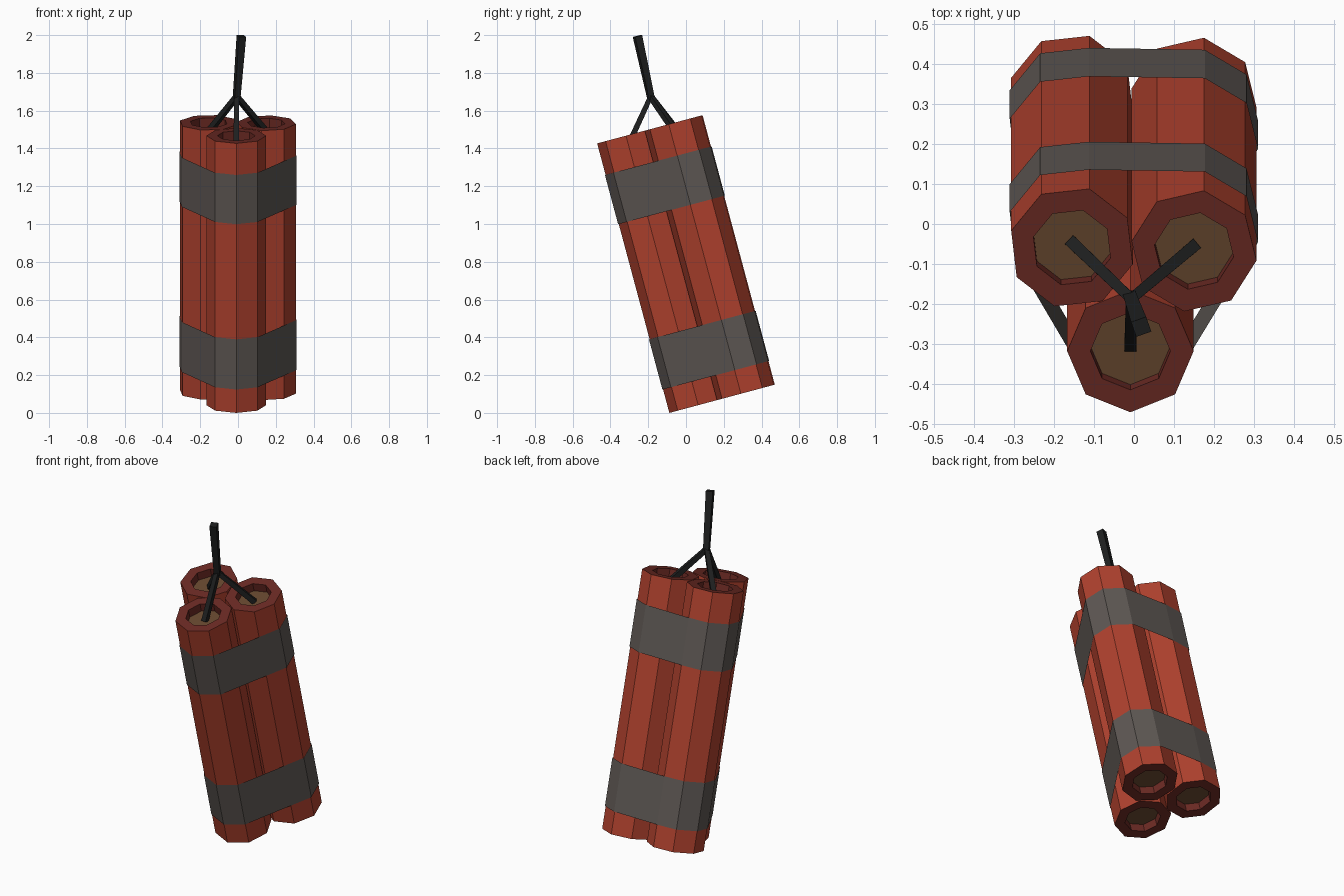
import bpy, bmesh, math
from mathutils import Matrix, Vector
from mathutils.geometry import convex_hull_2d

if "Cube" in bpy.data.objects:
    bpy.data.objects.remove(bpy.data.objects["Cube"])


def material(name, rgb):
    m = bpy.data.materials.new(name)
    m.diffuse_color = (*rgb, 1)
    m.use_nodes = True
    m.node_tree.nodes["Principled BSDF"].inputs["Base Color"].default_value = m.diffuse_color
    return m


RED = material("red paper", (0.43, 0.053, 0.027))
RIM = material("dark red rim", (0.147, 0.023, 0.017))
FILL = material("brown filling", (0.133, 0.064, 0.028))
TAPE = material("grey tape", (0.112, 0.097, 0.088))
FUSE = material("black fuse", (0.013, 0.014, 0.014))

# The bundle leans forward by 15 degrees
TILT = Matrix.Translation((0, 0.192, 0.075)) @ Matrix.Rotation(math.radians(15), 4, "X")
LENGTH, R_OUT, R_IN, DEPTH = 1.477, 0.158, 0.1, 0.05


def finish(name, bm, mats, matrix=Matrix()):
    me = bpy.data.meshes.new(name)
    bm.to_mesh(me)
    bm.free()
    for m in mats:
        me.materials.append(m)
    ob = bpy.data.objects.new(name, me)
    ob.matrix_world = matrix
    bpy.context.collection.objects.link(ob)
    return ob


def octagon(cx, cy, r, turn):
    angles = [math.radians(turn + 45 * i) for i in range(8)]
    return [Vector((cx + r * math.cos(a), cy + r * math.sin(a))) for a in angles]


def skin(bm, lower, upper, mat=0):
    n = len(lower)
    for i in range(n):
        j = (i + 1) % n
        bm.faces.new((lower[i], lower[j], upper[j], upper[i])).material_index = mat


# Sticks: octagonal tubes with a recessed filling at both ends
def stick(name, cx, cy, turn):
    bm = bmesh.new()
    profile = [(R_IN, DEPTH), (R_IN, 0), (R_OUT, 0),
               (R_OUT, LENGTH), (R_IN, LENGTH), (R_IN, LENGTH - DEPTH)]
    rings = [[bm.verts.new((p.x, p.y, z)) for p in octagon(cx, cy, r, turn)]
             for r, z in profile]
    for k, mat in enumerate((1, 1, 0, 1, 1)):
        skin(bm, rings[k], rings[k + 1], mat)
    bm.faces.new(rings[0][::-1]).material_index = 2
    bm.faces.new(rings[-1]).material_index = 2
    finish(name, bm, (RED, RIM, FILL), TILT)


sticks = {"front_stick": (-0.009, -0.132, 0),
          "back_left_stick": (-0.155, 0.136, 29),
          "back_right_stick": (0.150, 0.127, 36)}
outline = []
for name, (cx, cy, turn) in sticks.items():
    stick(name, cx, cy, turn)
    outline += octagon(cx, cy, R_OUT, turn)

# Tape bands: open sheets stretched around all the sticks
hull = [outline[i] for i in convex_hull_2d(outline)]
hull.sort(key=lambda p: math.atan2(p.y, p.x))
for name, z0, z1 in (("lower_tape", 0.129, 0.404), ("upper_tape", 1.035, 1.305)):
    bm = bmesh.new()
    low, high = [[bm.verts.new((p.x * 1.012, p.y * 1.012, z)) for p in hull]
                 for z in (z0, z1)]
    skin(bm, low, high)
    finish(name, bm, (TAPE,), TILT)


# Fuses: square tapered cords meeting in a knot
def cord(name, a, b, half_a, half_b):
    a, b = Vector(a), Vector(b)
    bm = bmesh.new()
    rot = Matrix.Rotation(math.radians(45), 4, "Z")
    bmesh.ops.create_cone(bm, cap_ends=True, segments=4, radius1=half_a * math.sqrt(2),
                          radius2=half_b * math.sqrt(2), depth=(b - a).length, matrix=rot)
    turn = (b - a).to_track_quat("Z", "Y").to_matrix().to_4x4()
    finish(name, bm, (FUSE,), Matrix.Translation((a + b) / 2) @ turn)


knot = (-0.007, -0.187, 1.675)
for name, (cx, cy, turn) in sticks.items():
    foot = TILT @ Vector((cx, cy, LENGTH - DEPTH))
    cord(name.replace("stick", "fuse"), foot, knot, 0.015, 0.013)
cord("main_fuse", (-0.008, -0.184, 1.66), (0.018, -0.257, 1.995), 0.016, 0.02)
